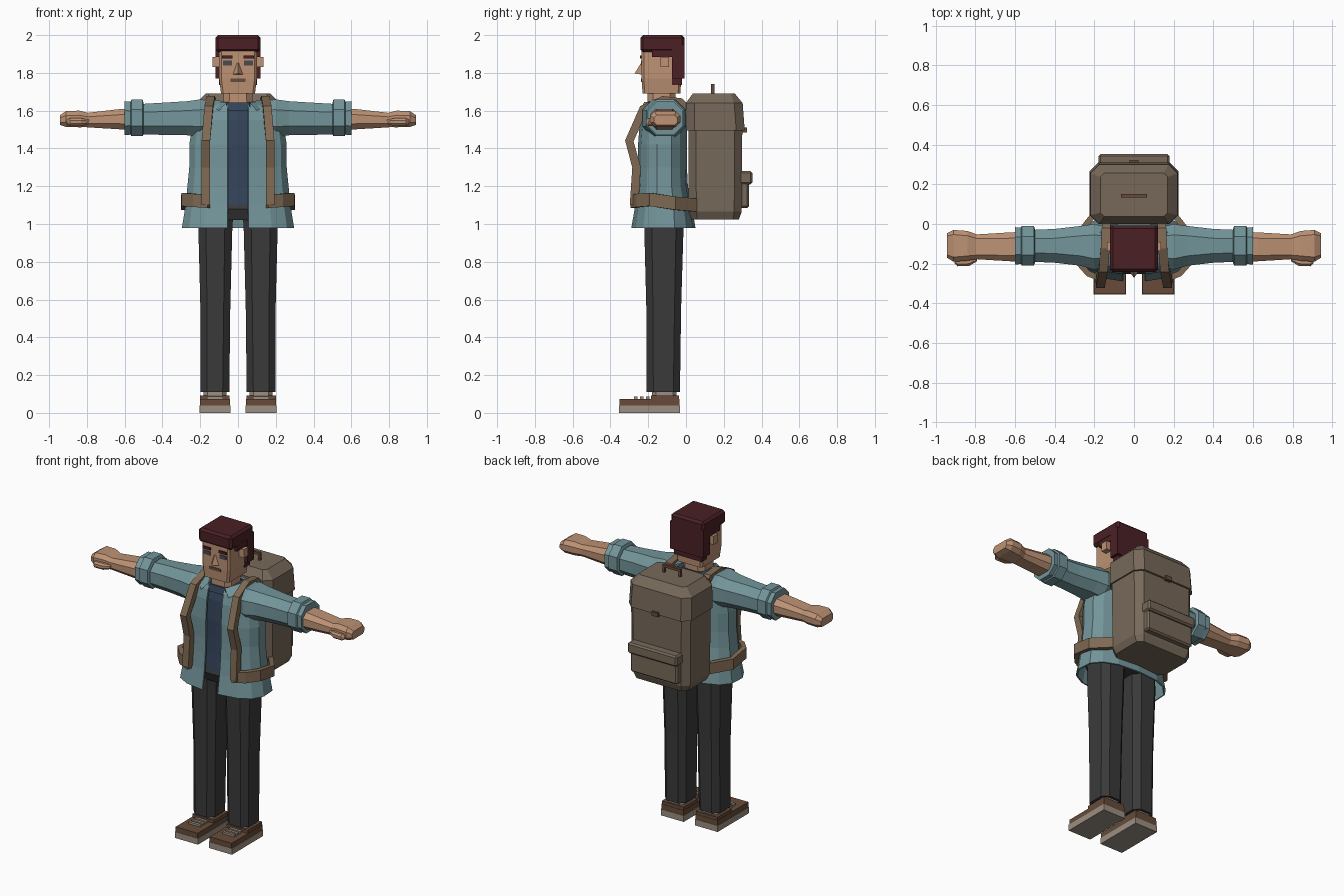
import bpy, bmesh, math
from mathutils import Vector

if "Cube" in bpy.data.objects:
    bpy.data.objects.remove(bpy.data.objects["Cube"])


def material(name, code):
    srgb = [int(code[i:i + 2], 16) / 255 for i in (0, 2, 4)]
    col = [c / 12.92 if c < 0.04 else ((c + 0.055) / 1.055) ** 2.4 for c in srgb] + [1]
    m = bpy.data.materials.new(name)
    m.use_nodes = True
    m.diffuse_color = col
    m.node_tree.nodes["Principled BSDF"].inputs["Base Color"].default_value = col
    return m


HAIR = material("dark red hair", "4a2024")
SKIN = material("skin", "bd9274")
TEAL = material("teal jacket", "73959a")
NAVY = material("navy shirt", "34445a")
PANTS = material("charcoal trousers", "3a3a3a")
SHOE = material("brown leather", "674b39")
SOLE = material("pale sole", "9c8f82")
PACK = material("khaki pack", "77695a")
STRAP = material("tan strap", "7f6953")
EYE = material("grey eye", "4a4b50")


def finish(name, bm, mat):
    bmesh.ops.recalc_face_normals(bm, faces=bm.faces)
    mesh = bpy.data.meshes.new(name)
    bm.to_mesh(mesh)
    bm.free()
    mesh.materials.append(mat)
    ob = bpy.data.objects.new(name, mesh)
    bpy.context.collection.objects.link(ob)
    return ob


def loft(name, rings, mat, caps=True, closed=True):
    """Skin a list of point rings."""
    bm = bmesh.new()
    rows = [[bm.verts.new(p) for p in r] for r in rings]
    n = len(rows[0])
    for a, b in zip(rows, rows[1:]):
        for i in range(n if closed else n - 1):
            j = (i + 1) % n
            bm.faces.new((a[i], a[j], b[j], b[i]))
    if caps:
        bm.faces.new(rows[0])
        bm.faces.new(rows[-1])
    return finish(name, bm, mat)


def box(name, x, y, z, mat, bevel=0):
    """Box from (low, high) ranges."""
    ob = loft(name, [[(x[i], y[j], h) for i, j in ((0, 0), (1, 0), (1, 1), (0, 1))] for h in z], mat)
    if bevel:
        mod = ob.modifiers.new("bevel", "BEVEL")
        mod.width, mod.segments = bevel, 1
    return ob


def octagon(a, b, c):
    """Rectangle with cut corners."""
    return [(a, c - b), (a, b - c), (a - c, b), (c - a, b),
            (-a, b - c), (-a, c - b), (c - a, -b), (a - c, -b)]


def column(name, rows, mat, caps=True):
    """Upright loft; rows are (z, centre x, centre y, half x, half y, corner)."""
    return loft(name, [[(cx + u, cy + v, z) for u, v in octagon(a, b, c)]
                       for z, cx, cy, a, b, c in rows], mat, caps)


def limb(name, side, rows, mat, caps=True):
    """Sideways loft; rows are (x, centre y, centre z, half y, half z)."""
    return loft(name, [[(side * x, cy + u, cz + v) for u, v in octagon(a, b, b * 0.55)]
                       for x, cy, cz, a, b in rows], mat, caps)


def band(name, points, across, width, thick, mat):
    """Flat strap following a path; across is its width direction."""
    pts, across, rings = [Vector(p) for p in points], Vector(across), []
    for i, p in enumerate(pts):
        along = pts[min(i + 1, len(pts) - 1)] - pts[max(i - 1, 0)]
        n = along.cross(across).normalized() * thick / 2
        w = across * width / 2
        rings.append([p + w + n, p - w + n, p - w - n, p + w - n])
    return loft(name, rings, mat)


def torso_ring(z, a, cy, b, gap, count=15):
    """Boxy oval, left open at the front by the gap."""
    start = math.asin((gap / a) ** (1 / 0.8)) if gap else 0
    pts = []
    for i in range(count):
        t = start + (2 * math.pi - 2 * start) * i / (count - 1 if gap else count)
        s, c = math.sin(t), math.cos(t)
        pts.append((a * math.copysign(abs(s) ** 0.8, s), cy - b * math.copysign(abs(c) ** 0.8, c), z))
    return pts


# Jacket: open shell over the shirt
PROFILE = [(0.98, 0.30, -0.12, 0.17), (1.1, 0.28, -0.12, 0.15), (1.2, 0.27, -0.125, 0.135),
           (1.3, 0.26, -0.125, 0.13), (1.42, 0.26, -0.125, 0.13), (1.55, 0.24, -0.12, 0.125),
           (1.61, 0.21, -0.12, 0.11), (1.645, 0.125, -0.12, 0.095)]
jacket = loft("jacket", [torso_ring(*r, 0.055) for r in PROFILE], TEAL, caps=False, closed=False)
solid = jacket.modifiers.new("cloth", "SOLIDIFY")
solid.thickness, solid.offset = 0.01, -1

# Shirt, shirt collar and hips
loft("shirt", [torso_ring(z, a - 0.025, cy, b - 0.022, 0, 16) for z, a, cy, b in PROFILE[1:]], NAVY)
column("shirt_collar", [(1.6, 0, -0.13, 0.11, 0.095, 0.04), (1.642, 0, -0.13, 0.098, 0.085, 0.04)], NAVY)
column("hips", [(1.02, 0, -0.12, 0.205, 0.105, 0.05), (1.08, 0, -0.12, 0.21, 0.132, 0.05),
                (1.12, 0, -0.12, 0.2, 0.12, 0.05)], PANTS)

# Neck and head
column("neck", [(1.58, 0, -0.13, 0.078, 0.075, 0.03), (1.71, 0, -0.13, 0.075, 0.075, 0.03)], SKIN)
column("head", [(1.69, 0, -0.13, 0.09, 0.1, 0.012), (1.77, 0, -0.13, 0.1, 0.105, 0.012),
                (1.94, 0, -0.13, 0.1, 0.105, 0.012)], SKIN)
loft("nose", [[(-0.03, -0.23, 1.79), (0.03, -0.23, 1.79), (0, -0.272, 1.797)],
              [(-0.008, -0.23, 1.855), (0.008, -0.23, 1.855), (0, -0.24, 1.85)]], SKIN)
box("mouth", (-0.04, 0.04), (-0.239, -0.232), (1.752, 1.77), SHOE)

# Hair
box("hair_top", (-0.12, 0.12), (-0.242, -0.008), (1.91, 2.0), HAIR, 0.014)
box("hair_back", (-0.12, 0.12), (-0.075, -0.008), (1.77, 1.95), HAIR)
box("hair_nape", (-0.1, 0.1), (-0.075, -0.02), (1.735, 1.78), HAIR)

for side, word in ((1, "left"), (-1, "right")):
    def span(a, b):
        return tuple(sorted((side * a, side * b)))

    # Face details
    box(word + "_eye", span(0.033, 0.08), (-0.239, -0.232), (1.84, 1.865), EYE)
    box(word + "_eyebrow", span(0.03, 0.085), (-0.243, -0.232), (1.876, 1.892), HAIR)
    box(word + "_ear", span(0.09, 0.136), (-0.135, -0.09), (1.83, 1.885), SKIN)
    box(word + "_hair_side", span(0.09, 0.118), (-0.18, -0.07), (1.885, 1.93), HAIR)

    # Sleeve and rolled cuff
    limb(word + "_sleeve", side, [(0.1, -0.115, 1.57, 0.09, 0.075), (0.2, -0.115, 1.56, 0.115, 0.1),
                                  (0.27, -0.11, 1.56, 0.1, 0.09), (0.4, -0.11, 1.557, 0.085, 0.085),
                                  (0.52, -0.11, 1.555, 0.08, 0.08)], TEAL)
    limb(word + "_cuff", side, [(0.5, -0.11, 1.557, 0.088, 0.085), (0.505, -0.11, 1.562, 0.1, 0.096),
                                (0.565, -0.11, 1.562, 0.1, 0.096), (0.57, -0.11, 1.56, 0.092, 0.087),
                                (0.6, -0.11, 1.56, 0.094, 0.09)], TEAL)

    # Forearm, hand and thumb
    limb(word + "_forearm", side, [(0.55, -0.115, 1.555, 0.075, 0.056), (0.62, -0.115, 1.555, 0.073, 0.054),
                                   (0.8, -0.115, 1.55, 0.062, 0.038)], SKIN)
    limb(word + "_hand", side, [(0.79, -0.115, 1.55, 0.062, 0.037), (0.84, -0.11, 1.556, 0.075, 0.044),
                                (0.91, -0.11, 1.556, 0.08, 0.042), (0.942, -0.108, 1.55, 0.062, 0.026)], SKIN)
    limb(word + "_thumb", side, [(0.79, -0.175, 1.54, 0.012, 0.012), (0.83, -0.19, 1.54, 0.021, 0.02),
                                 (0.89, -0.192, 1.54, 0.021, 0.02), (0.905, -0.185, 1.54, 0.012, 0.012)], SKIN)

    # Trouser leg
    column(word + "_trouser_leg", [(0.11, side * 0.122, -0.12, 0.076, 0.088, 0.035),
                                   (0.55, side * 0.12, -0.118, 0.079, 0.092, 0.035),
                                   (0.98, side * 0.12, -0.117, 0.09, 0.104, 0.04),
                                   (1.05, side * 0.115, -0.117, 0.09, 0.104, 0.04)], PANTS)

    # Shoe: sole, stepped upper, sock and laces
    box(word + "_sole", span(0.04, 0.205), (-0.355, -0.033), (0, 0.04), SOLE)
    box(word + "_shoe_toe", span(0.043, 0.202), (-0.353, -0.035), (0.04, 0.073), SHOE)
    box(word + "_shoe_heel", span(0.045, 0.2), (-0.185, -0.037), (0.07, 0.093), SHOE)
    column(word + "_sock", [(0.08, side * 0.122, -0.115, 0.06, 0.065, 0.02),
                            (0.13, side * 0.122, -0.115, 0.06, 0.065, 0.02)], SOLE)
    for i in range(3):
        y = -0.275 + i * 0.032
        box(f"{word}_lace_{i + 1}", span(0.08, 0.165), (y, y + 0.018), (0.07, 0.086), SOLE)

    # Jacket collar flap
    loft(word + "_collar_flap", [[(side * 0.06, -0.222, 1.645), (side * 0.13, -0.08, 1.66), (side * 0.115, -0.05, 1.65)],
                                 [(side * 0.1, -0.24, 1.6), (side * 0.19, -0.12, 1.648), (side * 0.17, -0.04, 1.64)]], TEAL)

    # Shoulder strap and waist belt
    band(word + "_shoulder_strap", [(side * x, y, z) for x, y, z in (
        (0.14, 0.03, 1.58), (0.14, -0.03, 1.645), (0.145, -0.12, 1.655), (0.155, -0.225, 1.61),
        (0.17, -0.3, 1.44), (0.17, -0.262, 1.3), (0.172, -0.275, 1.1))], (1, 0, 0), 0.045, 0.045, STRAP)
    band(word + "_waist_belt", [(side * x, y, z) for x, y, z in (
        (0.155, -0.28, 1.12), (0.23, -0.25, 1.125), (0.285, -0.19, 1.13),
        (0.288, -0.06, 1.11), (0.2, 0.05, 1.1))], (0, 0, 1), 0.07, 0.03, STRAP)

    # Carry handle post
    box(word + "_handle_post", span(0.05, 0.065), (0.133, 0.15), (1.68, 1.735), SHOE)

# Backpack body, lid, pocket, clip and handle
column("pack_body", [(1.025, 0, 0.155, 0.19, 0.125, 0.03), (1.065, 0, 0.155, 0.21, 0.14, 0.04),
                     (1.5, 0, 0.155, 0.215, 0.143, 0.04)], PACK)
column("pack_lid", [(1.495, 0, 0.156, 0.224, 0.155, 0.045), (1.64, 0, 0.15, 0.22, 0.15, 0.045),
                    (1.692, 0, 0.147, 0.17, 0.11, 0.02)], PACK)
box("pack_pocket", (-0.17, 0.17), (0.27, 0.334), (1.085, 1.23), PACK, 0.01)
box("pocket_flap", (-0.178, 0.178), (0.27, 0.352), (1.21, 1.28), PACK, 0.01)
box("lid_clip", (-0.022, 0.022), (0.3, 0.322), (1.485, 1.512), SHOE)
box("handle_bar", (-0.065, 0.065), (0.133, 0.15), (1.725, 1.742), SHOE)
